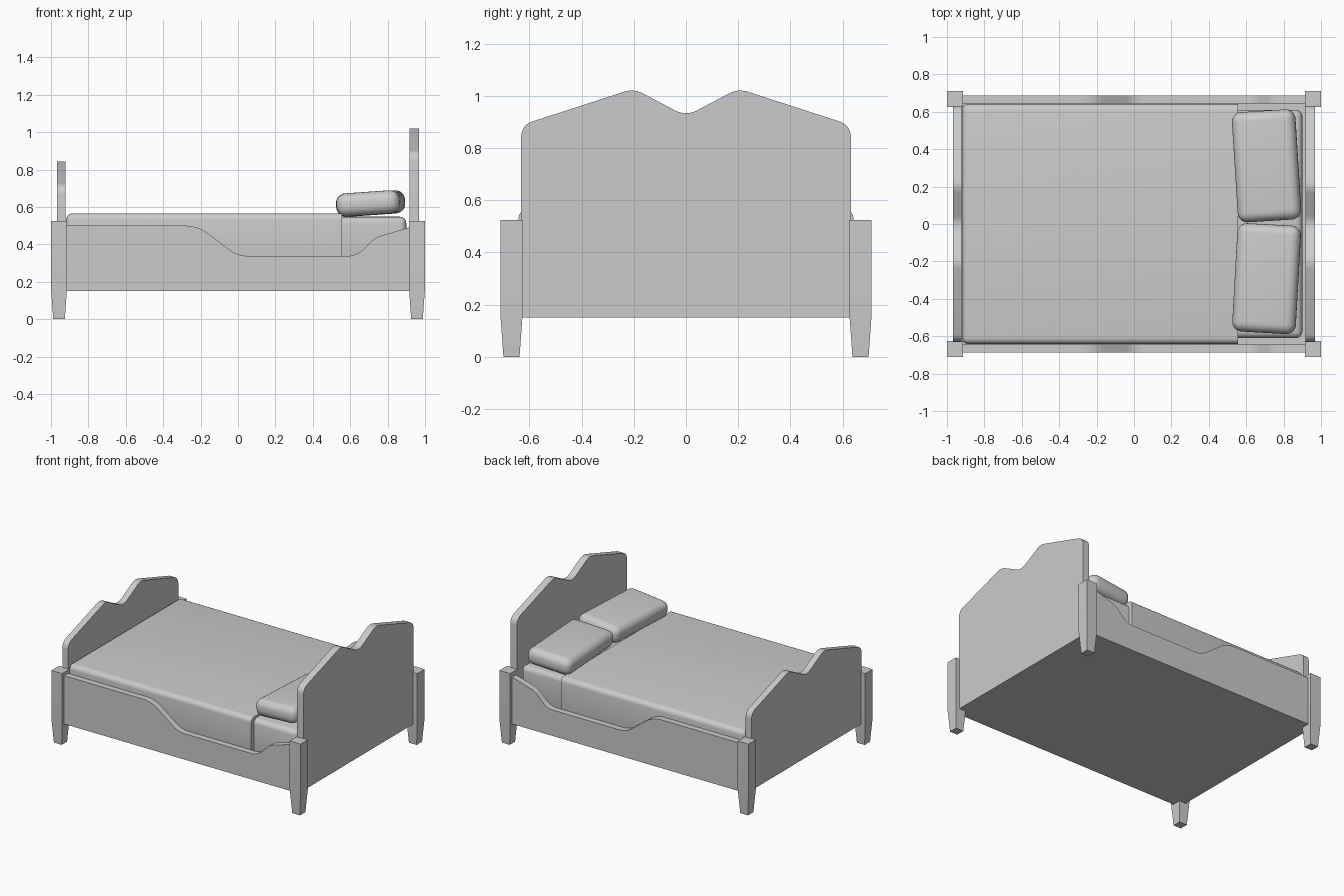
import bpy, bmesh, math
from mathutils import Vector, Matrix

if "Cube" in bpy.data.objects:
    bpy.data.objects.remove(bpy.data.objects["Cube"])


def finish(name, bm, angle=35):
    bmesh.ops.recalc_face_normals(bm, faces=bm.faces[:])
    me = bpy.data.meshes.new(name)
    bm.to_mesh(me)
    bm.free()
    me.shade_smooth()
    me.set_sharp_from_angle(angle=math.radians(angle))
    ob = bpy.data.objects.new(name, me)
    bpy.context.collection.objects.link(ob)
    return ob


def box(name, lo, hi, r=0, segs=4, keep=lambda e: True):
    """Box between two corners, with the kept edges rounded."""
    lo, hi = Vector(lo), Vector(hi)
    bm = bmesh.new()
    m = Matrix.Translation((lo + hi) / 2) @ Matrix.Diagonal((*(hi - lo), 1))
    bmesh.ops.create_cube(bm, size=1, matrix=m)
    if r:
        bmesh.ops.bevel(bm, geom=[e for e in bm.edges if keep(e)], offset=r,
                        segments=segs, profile=0.5, affect='EDGES')
    return finish(name, bm)


def fillet(points, steps=6):
    """Round each (u, v, radius) corner of a closed outline."""
    out = []
    n = len(points)
    for i, (u, v, r) in enumerate(points):
        p = Vector((u, v))
        if not r:
            out.append(p)
            continue
        a = (Vector(points[i - 1][:2]) - p).normalized()
        b = (Vector(points[(i + 1) % n][:2]) - p).normalized()
        half = a.angle(b) / 2
        t = r / math.tan(half)
        c = p + (a + b).normalized() * (r / math.sin(half))
        s, e = p + a * t - c, p + b * t - c
        for k in range(steps + 1):
            d = s.lerp(e, k / steps).normalized() * r
            out.append(c + d)
    return out


def board(name, outline, axis, start, end):
    """Extrude an outline along x (outline is y,z) or y (outline is x,z)."""
    def place(p, d):
        return (d, p.x, p.y) if axis == 'x' else (p.x, d, p.y)
    bm = bmesh.new()
    f = bm.faces.new([bm.verts.new(place(p, start)) for p in outline])
    new = bmesh.ops.extrude_face_region(bm, geom=[f])['geom']
    off = Vector(place(Vector((0, 0)), end - start))
    bmesh.ops.translate(bm, vec=off, verts=[g for g in new if isinstance(g, bmesh.types.BMVert)])
    return finish(name, bm)


# Headboard and footboard share one outline at two heights
def end_outline(drop):
    return fillet([(-0.632, 0.15, 0), (0.632, 0.15, 0), (0.632, 0.888 - drop, 0.06),
                   (0.2, 1.028 - drop, 0.09), (0, 0.922 - drop, 0.09),
                   (-0.2, 1.028 - drop, 0.09), (-0.632, 0.888 - drop, 0.06)])


board("headboard", end_outline(0), 'x', 0.916, 0.968)
board("footboard", end_outline(0.178), 'x', -0.968, -0.922)

# Side rails with a scooped top edge
rail = fillet([(-0.94, 0.15, 0), (0.94, 0.15, 0), (0.94, 0.498, 0), (0.735, 0.437, 0.12),
               (0.635, 0.338, 0.12), (0.0, 0.338, 0.16), (-0.215, 0.5, 0.2), (-0.94, 0.5, 0)])
for side, s in (("front", -1), ("back", 1)):
    board(side + "_rail", rail, 'y', s * 0.643, s * 0.688)

# Tapered corner legs
for xs in (-1, 1):
    for ys in (-1, 1):
        bm = bmesh.new()
        rings = []
        for z, h in ((0.005, 0.031), (0.17, 0.043), (0.525, 0.043)):
            rings.append([bm.verts.new((xs * 0.957 + a * h, ys * 0.669 + b * h, z))
                          for a, b in ((-1, -1), (1, -1), (1, 1), (-1, 1))])
        for lower, upper in zip(rings, rings[1:]):
            for k in range(4):
                bm.faces.new((lower[k], lower[(k + 1) % 4], upper[(k + 1) % 4], upper[k]))
        bm.faces.new(rings[0])
        bm.faces.new(rings[-1])
        for v in rings[0]:
            v.co.z = 0
        sharp = [e for e in bm.edges if e.calc_face_angle(0) > 0.6]
        bmesh.ops.bevel(bm, geom=sharp, offset=0.008, segments=2, profile=0.5, affect='EDGES')
        finish(f"leg_{'head' if xs > 0 else 'foot'}_{'back' if ys > 0 else 'front'}", bm)

# Closed base, mattress and blanket
box("base", (-0.94, -0.65, 0.15), (0.94, 0.65, 0.3))
box("mattress", (-0.9, -0.61, 0.29), (0.9, 0.61, 0.548), 0.035)
box("blanket", (-0.92, -0.642, 0.29), (0.555, 0.642, 0.566), 0.035, 5,
    lambda e: not all(v.co.x > 0.5 for v in e.verts))

# Pillows, slightly turned and tipped up towards the headboard
for name, y, turn, length in (("back_pillow", 0.311, 3.6, 0.59), ("front_pillow", -0.292, -3.2, 0.58)):
    p = box(name, (-0.17, -length / 2, -0.062), (0.17, length / 2, 0.062), 0.052, 6)
    p.location = (0.709, y, 0.619)
    p.rotation_euler = (0, math.radians(-4), math.radians(turn))
